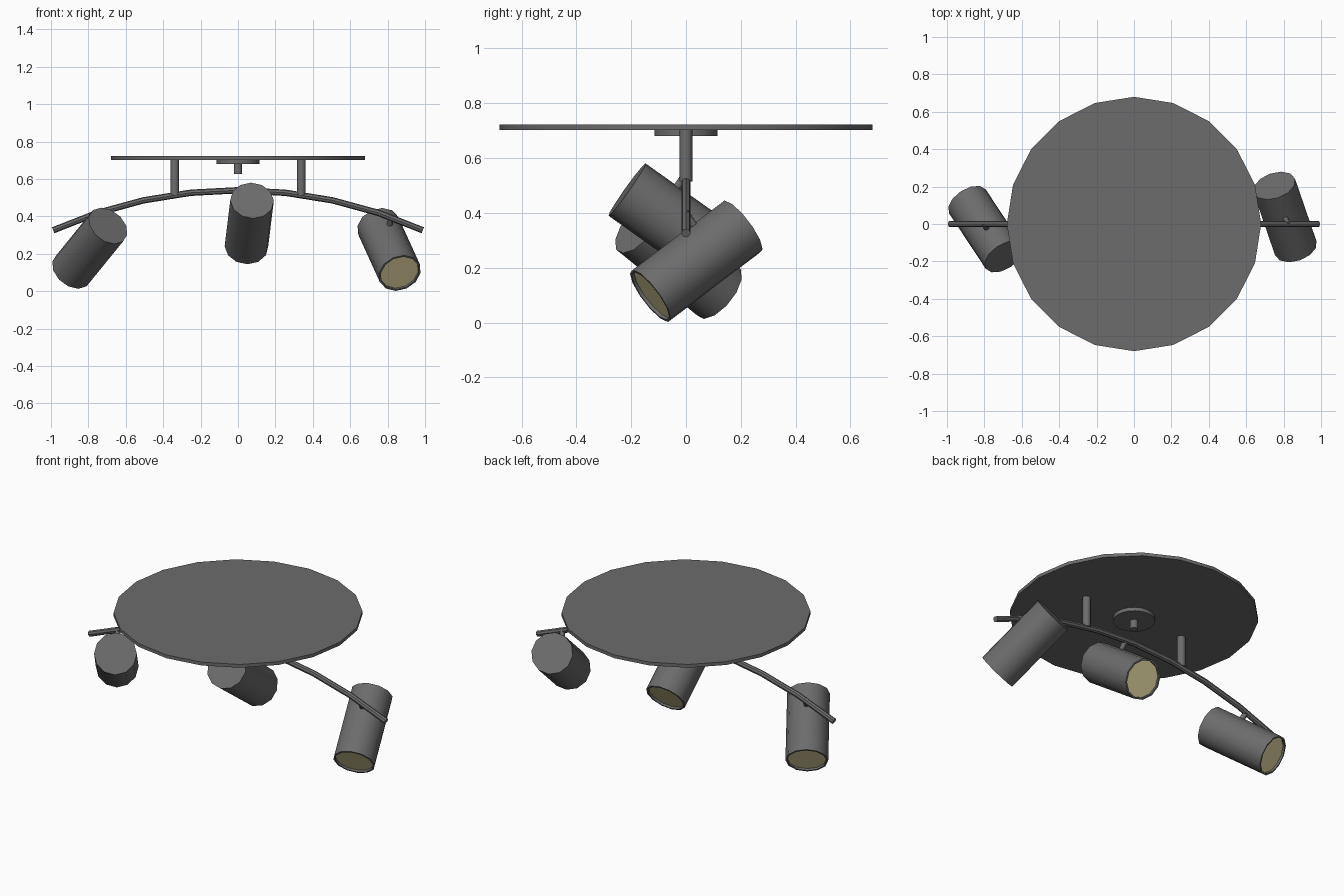
import bpy, bmesh, math
from mathutils import Vector

if "Cube" in bpy.data.objects:
    bpy.data.objects.remove(bpy.data.objects["Cube"], do_unlink=True)


def material(name, rgb):
    mat = bpy.data.materials.new(name)
    mat.use_nodes = True
    mat.diffuse_color = (*rgb, 1)
    mat.node_tree.nodes["Principled BSDF"].inputs["Base Color"].default_value = (*rgb, 1)
    return mat


metal = material("grey metal", (0.15, 0.15, 0.15))
glow = material("warm lamp face", (0.95, 0.84, 0.45))


def smooth(obj):
    bpy.ops.object.select_all(action="DESELECT")
    obj.select_set(True)
    bpy.context.view_layer.objects.active = obj
    bpy.ops.object.shade_smooth_by_angle(angle=math.radians(40))


def rod(name, start, end, radius, sides, lamp=False):
    """Closed cylinder from start to end; a lamp gets a recessed glowing end."""
    start, end = Vector(start), Vector(end)
    axis = end - start
    bm = bmesh.new()
    bmesh.ops.create_cone(bm, cap_ends=True, segments=sides, radius1=radius,
                          radius2=radius, depth=axis.length)
    if lamp:
        mouth = max(bm.faces, key=lambda f: f.calc_center_median().z)
        bmesh.ops.inset_region(bm, faces=[mouth], thickness=0.01)
        floor = bmesh.ops.extrude_face_region(bm, geom=[mouth])["geom"]
        bmesh.ops.translate(bm, vec=(0, 0, -0.012),
                            verts=[g for g in floor if isinstance(g, bmesh.types.BMVert)])
        if mouth.is_valid:
            bm.faces.remove(mouth)
        for g in floor:
            if isinstance(g, bmesh.types.BMFace):
                g.material_index = 1
        bmesh.ops.recalc_face_normals(bm, faces=bm.faces)
    mesh = bpy.data.meshes.new(name)
    bm.to_mesh(mesh)
    bm.free()
    mesh.materials.append(metal)
    if lamp:
        mesh.materials.append(glow)
    obj = bpy.data.objects.new(name, mesh)
    bpy.context.collection.objects.link(obj)
    obj.location = (start + end) / 2
    obj.rotation_euler = axis.to_track_quat("Z", "Y").to_euler()
    smooth(obj)
    return obj


# Ceiling plate, small canopy and its stub
rod("ceiling_plate", (0, 0, 0.702), (0, 0, 0.722), 0.68, 20)
rod("canopy", (0, 0, 0.68), (0, 0, 0.703), 0.115, 20)
rod("canopy_stub", (0, 0, 0.628), (0, 0, 0.682), 0.022, 12)

# Two posts holding the bar
for side, x in (("left", 0.338), ("right", -0.338)):
    rod(side + "_post", (x, 0, 0.515), (x, 0, 0.705), 0.023, 12)

# Arched bar
ARC = 2.39


def bar_height(x):
    return 0.54 - ARC + math.sqrt(ARC * ARC - x * x)


half_angle = math.asin(0.988 / ARC)
curve = bpy.data.curves.new("arched_bar", "CURVE")
curve.dimensions = "3D"
curve.bevel_depth = 0.017
curve.bevel_resolution = 2
curve.use_fill_caps = True
spline = curve.splines.new("POLY")
spline.points.add(8)
for i, point in enumerate(spline.points):
    x = ARC * math.sin(half_angle * (i - 4) / 4)
    point.co = (x, 0, bar_height(x), 1)
bar = bpy.data.objects.new("arched_bar", curve)
bpy.context.collection.objects.link(bar)
bar.data.materials.append(metal)
bpy.ops.object.select_all(action="DESELECT")
bar.select_set(True)
bpy.context.view_layer.objects.active = bar
bpy.ops.object.convert(target="MESH")
smooth(bar)

# Spotlights: closed end, glowing end, and where the stem meets the bar
lamps = {
    "left": ((0.75, 0.205, 0.35), (0.865, -0.13, 0.097), 0.82),
    "middle": ((0.075, -0.215, 0.485), (0.045, 0.13, 0.24), 0.06),
    "right": ((-0.695, -0.175, 0.35), (-0.89, 0.12, 0.11), -0.80),
}
for name, (back, mouth, x) in lamps.items():
    rod(name + "_spotlight", back, mouth, 0.117, 12, lamp=True)
    # Stem square to the spotlight, reaching the bar
    back, mouth = Vector(back), Vector(mouth)
    axis = (mouth - back).normalized()
    top = Vector((x, 0, bar_height(x)))
    foot = back + axis * (top - back).dot(axis)
    rod(name + "_stem", foot, top + (top - foot).normalized() * 0.008, 0.015, 10)
